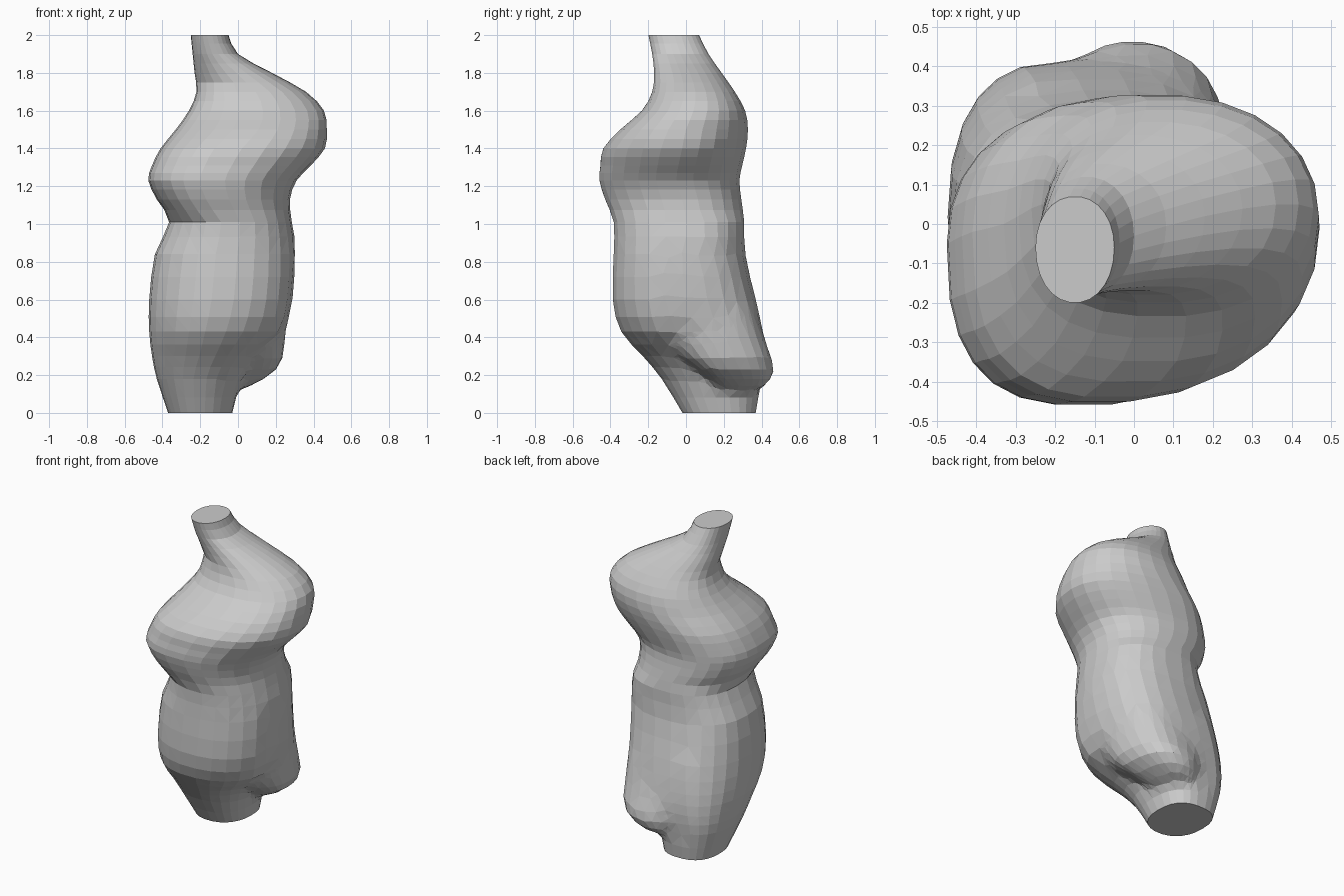
import bpy, bmesh, math

if "Cube" in bpy.data.objects:
    bpy.data.objects.remove(bpy.data.objects["Cube"])

SIDES = 26


def roundness(z, u, v):
    """Squareness of an outline quadrant: fuller front-left chest and lower back."""
    if z > 1.7:
        return 2.1
    if z > 1.05:
        return 2.7 if (u < 0 and v < 0) else 2.15
    return 2.5 if v > 0 else 2.25


def ring(z, x0, x1, y0, y1, cx, cy):
    """Four-quadrant rounded outline touching the given extents."""
    pts = []
    for i in range(SIDES):
        a = 2 * math.pi * i / SIDES
        c, s = math.cos(a), math.sin(a)
        power = roundness(z, c, s)
        u = math.copysign(abs(c) ** (2 / power), c)
        v = math.copysign(abs(s) ** (2 / power), s)
        x = cx + u * (x1 - cx if u > 0 else cx - x0)
        y = cy + v * (y1 - cy if v > 0 else cy - y0)
        pts.append((x, y, z))
    return pts


def spline(p0, p1, p2, p3, t):
    return [0.5 * (2 * b + (c - a) * t + (2 * a - 5 * b + 4 * c - d) * t * t
                   + (3 * b - a - 3 * c + d) * t ** 3)
            for a, b, c, d in zip(p0, p1, p2, p3)]


def loft(name, sections, steps=2):
    """Capped skin through sections, lowest first, with smooth in-between rows."""
    rows, n = [], len(sections)
    for k in range(n - 1):
        p = [sections[max(0, min(n - 1, k + j))] for j in (-1, 0, 1, 2)]
        rows += [ring(*spline(*p, i / steps)) for i in range(steps)]
    rows.append(ring(*sections[-1]))
    bm = bmesh.new()
    loops = [[bm.verts.new(co) for co in r] for r in rows]
    for lo, hi in zip(loops, loops[1:]):
        for i in range(SIDES):
            j = (i + 1) % SIDES
            bm.faces.new((lo[i], lo[j], hi[j], hi[i]))
    bm.faces.new(loops[0][::-1])
    bm.faces.new(loops[-1])
    bmesh.ops.recalc_face_normals(bm, faces=bm.faces)
    mesh = bpy.data.meshes.new(name)
    bm.to_mesh(mesh)
    bm.free()
    ob = bpy.data.objects.new(name, mesh)
    bpy.context.collection.objects.link(ob)
    return ob


# Torso: standing leg stump, belly, waist, chest, tilted shoulders, neck
# columns: z, left, right, front, back, middle x, middle y
torso = loft("torso", [
    (0.00, -.37, -.03, -.02, .37, -.20, .18),
    (0.18, -.43, .02, -.13, .40, -.20, .13),
    (0.30, -.455, .10, -.23, .415, -.16, .09),
    (0.43, -.47, .25, -.345, .41, -.12, .04),
    (0.60, -.47, .30, -.39, .38, -.08, .00),
    (0.84, -.44, .31, -.385, .315, -.06, .00),
    (1.01, -.365, .285, -.385, .31, -.04, .00),
    (1.13, -.43, .275, -.43, .295, -.10, -.02),
    (1.23, -.475, .31, -.46, .285, -.13, -.05),
    (1.31, -.455, .385, -.455, .30, -.10, -.04),
    (1.40, -.41, .46, -.44, .32, -.05, -.02),
    (1.50, -.33, .47, -.35, .33, .05, .00),
    (1.60, -.26, .455, -.235, .315, .08, .04),
    (1.70, -.22, .36, -.18, .26, .05, .05),
    (1.80, -.23, .18, -.17, .19, -.04, .02),
    (1.90, -.24, .00, -.18, .12, -.12, -.03),
    (2.00, -.25, -.05, -.20, .07, -.15, -.06),
])

# Broken-off thigh on the other side
thigh = loft("thigh_stump", [
    (0.13, -.15, .05, .16, .42, -.05, .28),
    (0.23, -.20, .225, .06, .48, .00, .20),
    (0.36, -.20, .25, -.10, .43, .00, .15),
    (0.72, -.15, .24, -.10, .30, .03, .08),
])

# Fuse the thigh into the torso
fuse = torso.modifiers.new("fuse_thigh", 'BOOLEAN')
fuse.operation = 'UNION'
fuse.solver = 'EXACT'
fuse.object = thigh
bpy.context.view_layer.objects.active = torso
bpy.ops.object.modifier_apply(modifier=fuse.name)
bpy.data.objects.remove(thigh)

# Soften the seam around the thigh
bm = bmesh.new()
bm.from_mesh(torso.data)
bmesh.ops.remove_doubles(bm, verts=bm.verts, dist=0.012)
bmesh.ops.triangulate(bm, faces=[f for f in bm.faces if 0.05 < f.calc_center_median().z < 1.0])
seam = [v for v in bm.verts if 0.1 < v.co.z < 0.85 and v.co.x > -0.25 and v.co.y > -0.12]
for _ in range(3):
    bmesh.ops.smooth_vert(bm, verts=seam, factor=0.4,
                          use_axis_x=True, use_axis_y=True, use_axis_z=True)
bm.to_mesh(torso.data)
bm.free()
